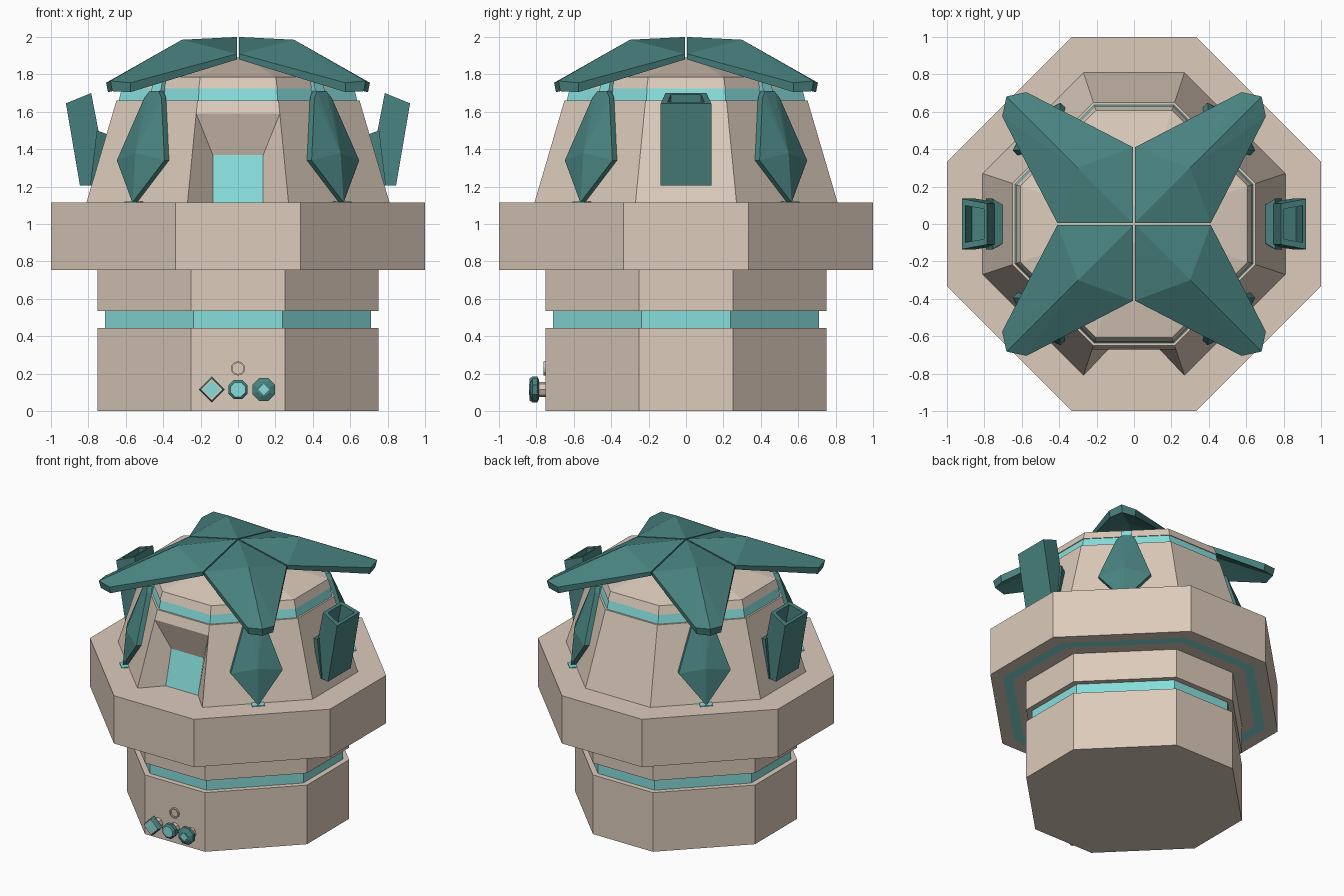
import bpy, bmesh, math
from mathutils import Vector

if "Cube" in bpy.data.objects:
    bpy.data.objects.remove(bpy.data.objects["Cube"])


def material(name, rgb):
    m = bpy.data.materials.new(name)
    lin = [((c / 255 + 0.055) / 1.055) ** 2.4 for c in rgb]
    m.diffuse_color = (*lin, 1)
    m.use_nodes = True
    m.node_tree.nodes["Principled BSDF"].inputs["Base Color"].default_value = m.diffuse_color
    return m


TAN, CYAN, TEAL = 0, 1, 2
MATS = [material("sandstone", (220, 203, 187)),
        material("cyan_glow", (135, 222, 220)),
        material("dark_teal", (72, 130, 127))]


def finish(name, bm):
    bmesh.ops.recalc_face_normals(bm, faces=bm.faces[:])
    me = bpy.data.meshes.new(name)
    bm.to_mesh(me)
    bm.free()
    for m in MATS:
        me.materials.append(m)
    ob = bpy.data.objects.new(name, me)
    bpy.context.collection.objects.link(ob)
    return ob


def loft(rings, mats, bottom=None, top=None):
    """Skin rings of points; mats gives the colour of each band and cap."""
    bm = bmesh.new()
    vs = [[bm.verts.new(p) for p in r] for r in rings]
    n = len(rings[0])
    for k, (a, b) in enumerate(zip(vs, vs[1:])):
        for i in range(n):
            j = (i + 1) % n
            f = bm.faces.new((a[i], a[j], b[j], b[i]))
            f.material_index = mats[k]
    if bottom is not None:
        bm.faces.new(vs[0][::-1]).material_index = bottom
    if top is not None:
        bm.faces.new(vs[-1]).material_index = top
    return bm, vs


def octagon(h, z):
    c = h / 3
    return [(h, -c, z), (h, c, z), (c, h, z), (-c, h, z),
            (-h, c, z), (-h, -c, z), (-c, -h, z), (c, -h, z)]


# Lower body with a recessed light band
prof = [(.75, 0), (.75, .445), (.71, .445), (.71, .535), (.75, .535), (.75, .76)]
bm, _ = loft([octagon(*p) for p in prof], [TAN, TAN, CYAN, TAN, TAN], TAN, TAN)
finish("lower_body", bm)

# Wide collar with a light strip underneath
prof = [(.72, .755), (.84, .755), (.91, .755), (1, .755), (1, 1.115)]
bm, _ = loft([octagon(*p) for p in prof], [TAN, CYAN, TAN, TAN], TAN, TAN)
finish("collar", bm)

# Tapered upper body, light band and shallow roof
prof = [(.81, 1.115), (.6705, 1.59), (.65, 1.66), (.637, 1.66), (.622, 1.725),
        (.628, 1.725), (.608, 1.785), (.1, 1.89)]
bm, vs = loft([octagon(*p) for p in prof], [TAN, TAN, TAN, CYAN, TAN, TAN, TAN], None, TAN)
# Doorway alcove replaces the lower front face
bl, br, tr, tl = vs[0][6], vs[0][7], vs[1][7], vs[1][6]
old = [f for f in bm.faces if set(f.verts) == {bl, br, tr, tl}]
bmesh.ops.delete(bm, geom=old, context='FACES_ONLY')
ibl, ibr, itr, itl = [bm.verts.new(p) for p in
                      ((-.135, -.667, 1.115), (.135, -.667, 1.115),
                       (.135, -.6, 1.37), (-.135, -.6, 1.37))]
bm.faces.new((bl, ibl, itl, tl))
bm.faces.new((ibr, br, tr, itr))
bm.faces.new((itl, itr, tr, tl))
bm.faces.new((ibl, ibr, itr, itl)).material_index = CYAN
finish("upper_body", bm)


def diagonal(q, u, n, z):
    """Point on diagonal wall q: u sideways, n outward, at height z."""
    a = math.radians(45 + 90 * q)
    r = .943 * (.81 - .2936 * (z - 1.115)) + n
    return (r * math.cos(a) - u * math.sin(a), r * math.sin(a) + u * math.cos(a), z)


def ridged(name, low, high, low_peaks, high_peaks):
    """Plate with a rim; each side is closed by a fan to a peak."""
    bm, vs = loft([low, high], [TEAL])
    n = len(low)
    for ring, peak in ((vs[0], low_peaks), (vs[1], high_peaks)):
        c = bm.verts.new(peak)
        for i in range(n):
            bm.faces.new((ring[i], ring[(i + 1) % n], c))
    for f in bm.faces:
        f.material_index = TEAL
    finish(name, bm)


# Four roof blades: inner corner, notch, blunt tip, notch
G = .005
top = [(G, G, 2.0), (.41, G, 1.91), (.705, .575, 1.755),
       (.682, .682, 1.765), (.575, .705, 1.755), (G, .41, 1.91)]
low = [(G, G, 1.95), (.41, G, 1.88), (.695, .575, 1.705),
       (.672, .672, 1.71), (.575, .695, 1.705), (G, .41, 1.88)]
shield = [(0, 1.115), (.18, 1.34), (.065, 1.675), (.035, 1.71),
          (-.035, 1.71), (-.065, 1.675), (-.18, 1.34)]
for q in range(4):
    c, s = [(1, 0), (0, 1), (-1, 0), (0, -1)][q]

    def turn(p):
        return (p[0] * c - p[1] * s, p[0] * s + p[1] * c, p[2])
    ridged("roof_blade", [turn(p) for p in low], [turn(p) for p in top],
           turn((.3, .3, 1.925)), turn((.3, .3, 1.985)))
    # Pointed shield on each diagonal wall
    ridged("wall_shield", [diagonal(q, u, 0, z) for u, z in shield],
           [diagonal(q, u, .035, z) for u, z in shield],
           diagonal(q, 0, 0, 1.38), diagonal(q, 0, .085, 1.38))
    # Light strip above the shield
    rings = [[diagonal(q, u, n, z) for u, n in
              ((-.035, -.04), (.035, -.04), (.035, .022), (-.035, .022))]
             for z in (1.5, 1.765)]
    bm, _ = loft(rings, [CYAN], CYAN, CYAN)
    finish("wall_light_strip", bm)
    # Small light plate on the collar below the shield
    rings = [[diagonal(q, u, n, 1.115)[:2] + (z,) for u, n in
              ((-.045, -.02), (.045, -.02), (.045, .05), (-.045, .05))]
             for z in (1.112, 1.121)]
    bm, _ = loft(rings, [CYAN], CYAN, CYAN)
    finish("collar_light", bm)

# Side vents: leaning open chimneys with a bracket to the wall
for s in (1, -1):
    def quad(xo, zo, wo, xi, zi, wi):
        return [Vector((s * xo, -wo, zo)), Vector((s * xo, wo, zo)),
                Vector((s * xi, wi, zi)), Vector((s * xi, -wi, zi))]
    base = quad(.845, 1.205, .135, .69, 1.21, .11)
    rim = quad(.92, 1.645, .135, .785, 1.7, .11)
    mid = sum(rim, Vector()) / 4
    lip = [p.lerp(mid, .27) for p in rim]
    pit = [p + Vector((-s * .035, 0, -.2)) for p in lip]
    bm, _ = loft([base, rim, lip, pit], [TEAL] * 3, TEAL, TEAL)
    finish("side_vent", bm)
    bm, _ = loft([quad(.79, 1.21, .135, .68, 1.21, .1),
                  quad(.755, 1.5, .135, .698, 1.48, .1)], [TEAL], TEAL, TEAL)
    finish("vent_bracket", bm)


def knob(name, x, z, prof, mats, cap, sides=8, spin=0.0):
    """Turned part pointing to the front; prof holds (radius, y)."""
    rings = [[(x + r * math.cos(math.tau * i / sides + spin), y,
               z + r * math.sin(math.tau * i / sides + spin))
              for i in range(sides)] for r, y in prof]
    bm, _ = loft(rings, mats, mats[0], cap)
    finish(name, bm)


# Front controls: diamond knob, round knob, faceted knob and a ring
for x in (-.14, 0, .138):
    knob("knob_stem", x, .115, [(.04, -.74), (.04, -.8)], [TAN], TAN)
knob("diamond_knob", -.14, .115,
     [(.05, -.785), (.07, -.795), (.07, -.82), (.058, -.838), (.045, -.838)],
     [TEAL, TEAL, TEAL, TAN], CYAN, 4)
knob("round_knob", 0, .115,
     [(.045, -.785), (.056, -.795), (.056, -.825), (.042, -.835)],
     [TEAL] * 3, CYAN, 8, math.pi / 8)
knob("faceted_knob", .138, .115,
     [(.045, -.785), (.066, -.795), (.066, -.82), (.034, -.835)],
     [TEAL] * 3, TEAL, 8, math.pi / 8)
knob("faceted_knob_light", .138, .115, [(.03, -.833), (.03, -.839)], [CYAN], CYAN, 4)
knob("front_ring", 0, .228,
     [(.038, -.745), (.038, -.763), (.03, -.763), (.03, -.752)],
     [TAN] * 3, TAN, 12)
